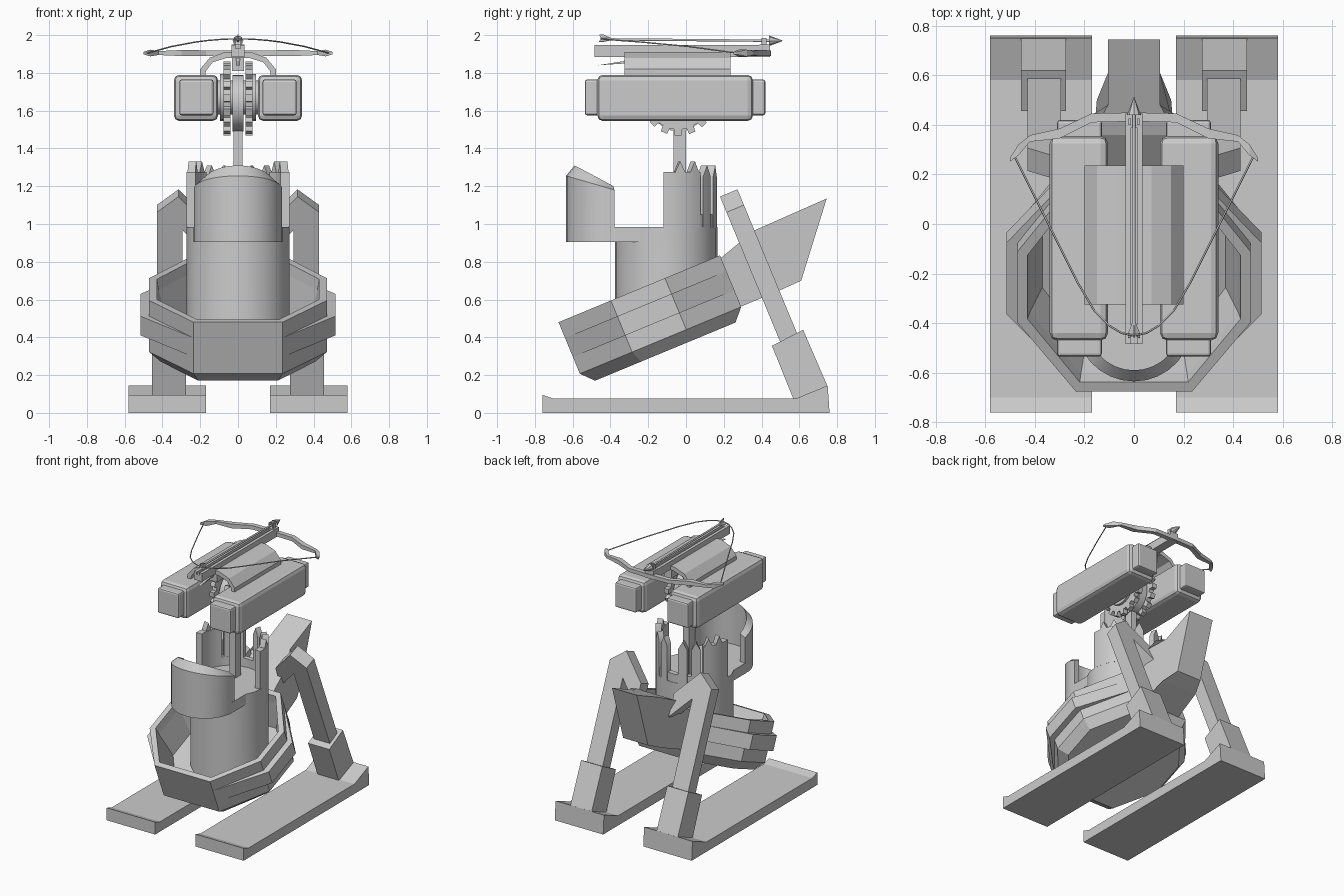
import bpy, bmesh, math
from mathutils import Vector

if "Cube" in bpy.data.objects:
    bpy.data.objects.remove(bpy.data.objects["Cube"])

stone = bpy.data.materials.new("plain grey")
stone.diffuse_color = (0.6, 0.6, 0.6, 1)
stone.use_nodes = True
stone.node_tree.nodes["Principled BSDF"].inputs["Base Color"].default_value = stone.diffuse_color
C, S = math.cos(math.radians(22.5)), math.sin(math.radians(22.5))


def finish(name, bm, bevel=0, smooth=False):
    bmesh.ops.remove_doubles(bm, verts=bm.verts, dist=1e-5)
    bmesh.ops.recalc_face_normals(bm, faces=bm.faces)
    me = bpy.data.meshes.new(name)
    bm.to_mesh(me)
    bm.free()
    me.materials.append(stone)
    ob = bpy.data.objects.new(name, me)
    bpy.context.collection.objects.link(ob)
    if bevel:
        m = ob.modifiers.new("bevel", 'BEVEL')
        m.width, m.segments = bevel, 2
    if smooth:
        bpy.ops.object.select_all(action='DESELECT')
        ob.select_set(True)
        bpy.context.view_layer.objects.active = ob
        bpy.ops.object.shade_smooth_by_angle(angle=math.radians(35))
    return ob


def loft(name, rings, bevel=0, smooth=False):
    """Skin a list of closed rings and cap both ends."""
    bm = bmesh.new()
    vs = [[bm.verts.new(p) for p in r] for r in rings]
    n = len(rings[0])
    for a, b in zip(vs, vs[1:]):
        for i in range(n):
            j = (i + 1) % n
            bm.faces.new((a[i], a[j], b[j], b[i]))
    bm.faces.new(vs[0])
    bm.faces.new(vs[-1])
    return finish(name, bm, bevel, smooth)


def prism(name, pts, axis, a, b, **kw):
    """Extrude a 2D outline along an axis from a to b."""
    put = {'x': lambda p, t: (t, p[0], p[1]), 'y': lambda p, t: (p[0], t, p[1]),
           'z': lambda p, t: (p[0], p[1], t)}[axis]
    return loft(name, [[put(p, t) for p in pts] for t in (a, b)], **kw)


def box(name, x0, x1, y0, y1, z0, z1, bevel=0):
    return prism(name, [(x0, y0), (x1, y0), (x1, y1), (x0, y1)], 'z', z0, z1, bevel=bevel)


def circle(cy, cz, r, n):
    return [(cy + r * math.cos(2 * math.pi * i / n), cz + r * math.sin(2 * math.pi * i / n)) for i in range(n)]


def tilted(o, x, u, w):
    """Point in the plane leaning back by 22.5 degrees."""
    return (x, o[0] + C * u - S * w, o[1] + S * u + C * w)


def arc_wall(name, cy, ro, ri, a0, a1, n, z0, top):
    rings = []
    for i in range(n + 1):
        t = i / n
        a = math.radians(a0 + (a1 - a0) * t)
        c, s = math.cos(a), math.sin(a)
        zo, zi = top(t)
        rings.append([(ro * c, cy + ro * s, z0), (ro * c, cy + ro * s, zo),
                      (ri * c, cy + ri * s, zi), (ri * c, cy + ri * s, z0)])
    return loft(name, rings, smooth=True)


def tube(name, pts, r, cyclic=False):
    cu = bpy.data.curves.new(name, 'CURVE')
    cu.dimensions = '3D'
    cu.bevel_depth, cu.bevel_resolution, cu.use_fill_caps = r, 1, True
    sp = cu.splines.new('POLY')
    sp.points.add(len(pts) - 1)
    for q, p in zip(sp.points, pts):
        q.co = (*p, 1)
    cu.materials.append(stone)
    ob = bpy.data.objects.new(name, cu)
    bpy.context.collection.objects.link(ob)


# Feet, lower legs, upper legs with inward elbows
for side, s in (("left", -1), ("right", 1)):
    prism(side + "_foot", [(-.76, 0), (.76, 0), (.75, .145), (.58, .075), (-.70, .075), (-.76, .095)],
          'x', s * .17, s * .58)
    prism(side + "_lower_leg", [(.455, .355), (.62, .44), (.75, .14), (.57, .07)], 'x', s * .275, s * .455)
    outline = [(.43, -.87), (.43, -.09), (.315, 0), (.14, -.19), (.14, -.36), (.295, -.19), (.295, -.87)]
    loft(side + "_upper_leg", [[tilted((.18, 1.145), s * x, u, w) for x, w in outline] for u in (0, .10)])


# Tilted open hull with a bulging side band
def hull_ring(inset, depth, bulge=0):
    k = .41 * inset
    a, b = .235 - k, .47 - inset + bulge
    pts = [(-a, inset), (a, inset), (b, .30 + k), (b, .61 - k), (a, .925 - inset),
           (-a, .925 - inset), (-b, .61 - k), (-b, .30 + k)]
    return [tilted((-.675, .48), x, u, -depth) for x, u in pts]


loft("hull", [hull_ring(.06, .36), hull_ring(0, .295), hull_ring(0, .20), hull_ring(0, .20, .045),
              hull_ring(0, .09, .045), hull_ring(0, .09), hull_ring(0, 0), hull_ring(.04, 0),
              hull_ring(.05, .06), hull_ring(.10, .27)])

# Flared tail behind the hull
tail = [(.16, .80, .17), (.36, .965, .17), (.44, 1.0, .17), (.48, 1.018, .105), (.745, 1.135, .105),
        (.61, .70, .105), (.50, .65, .15), (.26, .55, .17)]
loft("tail", [[(s * h, y, z) for y, z, h in tail] for s in (-1, 1)])

# Tower column, its foot cut to the slope of the hull floor
ring = circle(0, -.105, .272, 24)
loft("tower_column", [[(x, y, .48 + (y + .675) * .414 - .33) for x, y in ring],
                      [(x, y, .985) for x, y in ring]], smooth=True)

# Projecting platform and rounded front guard
front = [(.235 * math.cos(math.radians(a)), -.395 + .235 * math.sin(math.radians(a))) for a in range(180, 361, 15)]
prism("platform", front + [(.235, -.12), (-.235, -.12)], 'z', .905, .985, smooth=True)


def guard_top(t):
    k = math.sin(math.pi * t)
    return 1.18 + .075 * k, 1.20 + .11 * k


arc_wall("front_guard", -.40, .235, .19, 175, 365, 16, .905, guard_top)

# Broken rear wall: broad flanks, spikes and narrow staves
for side, a, b in (("right", -3, 42), ("left", 138, 183)):
    arc_wall(side + "_rear_wall", -.105, .272, .225, a, b, 6, .98, lambda t: (1.275, 1.275))
for i, (a, b, base) in enumerate(((10, 22, 1.27), (28, 40, 1.27), (46, 60, .98), (66, 80, .98), (100, 114, .98),
                                  (120, 134, .98), (140, 152, 1.27), (158, 170, 1.27))):
    h = 1.25 if base < 1 else 1.272
    arc_wall("spiked_stave_%d" % i, -.105, .272, .23, a, b, 2, base,
             lambda t: (h + .06 * (t == .5), h + .06 * (t == .5)))
arc_wall("rear_low_wall", -.105, .268, .23, 42, 138, 8, .98, lambda t: (1.05, 1.05))

# Post, swivel disc, hub and toothed wheels
box("post", -.025, .025, -.065, 0, .98, 1.56)
prism("swivel_disc", circle(-.04, 1.64, .15, 24), 'x', -.03, .03, smooth=True)
prism("wide_hub", circle(-.04, 1.67, .09, 20), 'x', -.11, .11, smooth=True)
for side, s in (("left", -1), ("right", 1)):
    gear = []
    for i in range(16):
        for da, r in ((-.13, .165), (-.10, .197), (.08, .197), (.11, .165)):
            a = i * math.pi / 8 + da
            gear.append((-.04 + r * math.cos(a), 1.665 + r * math.sin(a)))
    prism(side + "_toothed_wheel", gear, 'x', s * .04, s * .077)
    prism(side + "_wheel_collar", circle(-.04, 1.67, .125, 20), 'x', s * .077, s * .095, smooth=True)

    # Side housings with smaller end blocks
    box(side + "_housing", min(s * .105, s * .34), max(s * .105, s * .34), -.47, .355, 1.545, 1.79, .03)
    box(side + "_end_block", min(s * .13, s * .31), max(s * .13, s * .31), -.535, .42, 1.575, 1.765, .012)

# Arched cradle
arch = [(.20, 1.78), (.20, 1.82), (.15, 1.88), (.07, 1.91)]
inner = [(.175, 1.78), (.17, 1.81), (.135, 1.855), (.06, 1.88)]
prism("cradle", arch + [(-x, z) for x, z in reversed(arch)] + [(-x, z) for x, z in inner]
      + list(reversed(inner)), 'y', -.325, .235)

# Stock with a bolt groove, trigger and front sight
prism("stock", [(-.035, 1.885), (.035, 1.885), (.035, 1.947), (.012, 1.947), (.012, 1.93),
                (-.012, 1.93), (-.012, 1.947), (-.035, 1.947)], 'y', -.485, .43)
box("stock_mount", -.033, .033, -.30, .22, 1.81, 1.886)
prism("trigger", [(-.47, 1.84), (-.33, 1.862), (-.30, 1.89), (-.28, 1.88), (-.32, 1.85)], 'x', -.01, .01)
box("bow_socket", -.035, .035, .39, .445, 1.885, 1.95)
for s in (-1, 1):
    box("front_sight", min(s * .012, s * .022), max(s * .012, s * .022), .40, .425, 1.94, 1.985)

# Bow limbs, hooked at the tips
limb = [(0, .432, .018), (.17, .428, .018), (.30, .365, .02), (.42, .345, .013), (.465, .30, .022), (.50, .26, .008)]
for side, s in (("left", -1), ("right", 1)):
    loft(side + "_bow_limb", [[(s * x, y - h, 1.905 - .8 * h), (s * x, y + h, 1.905 - .8 * h),
                               (s * x, y + h, 1.905 + .8 * h), (s * x, y - h, 1.905 + .8 * h)] for x, y, h in limb])

# Drawn string
half = [(.48, .27), (.35, .01), (.225, -.24), (.16, -.35), (.10, -.41), (.05, -.44)]
path = half + [(0, -.45)] + [(-x, y) for x, y in reversed(half)]
tube("bow_string", [(x, y, 1.98 - .075 * (x / .48) ** 2) for x, y in path], .004)

# Bolt with pointed head and flights
tube("bolt_shaft", [(0, -.45, 1.978), (0, .46, 1.97)], .007)
loft("bolt_head", [[(r * math.cos(i * math.pi / 4), y, 1.97 + r * math.sin(i * math.pi / 4)) for i in range(8)]
                   for y, r in ((.45, .008), (.44, .028), (.512, .001))])
for i in range(3):
    a = math.pi / 2 + i * 2 * math.pi / 3
    d = Vector((math.cos(a), 0, math.sin(a)))
    n = Vector((-d.z, 0, d.x)) * .002
    base = Vector((0, 0, 1.978))
    prof = [(-.39, .004), (-.44, .026), (-.46, .026), (-.45, .004)]
    loft("bolt_flight_%d" % i, [[base + d * r + Vector((0, y, 0)) + n * k for y, r in prof] for k in (-1, 1)])
